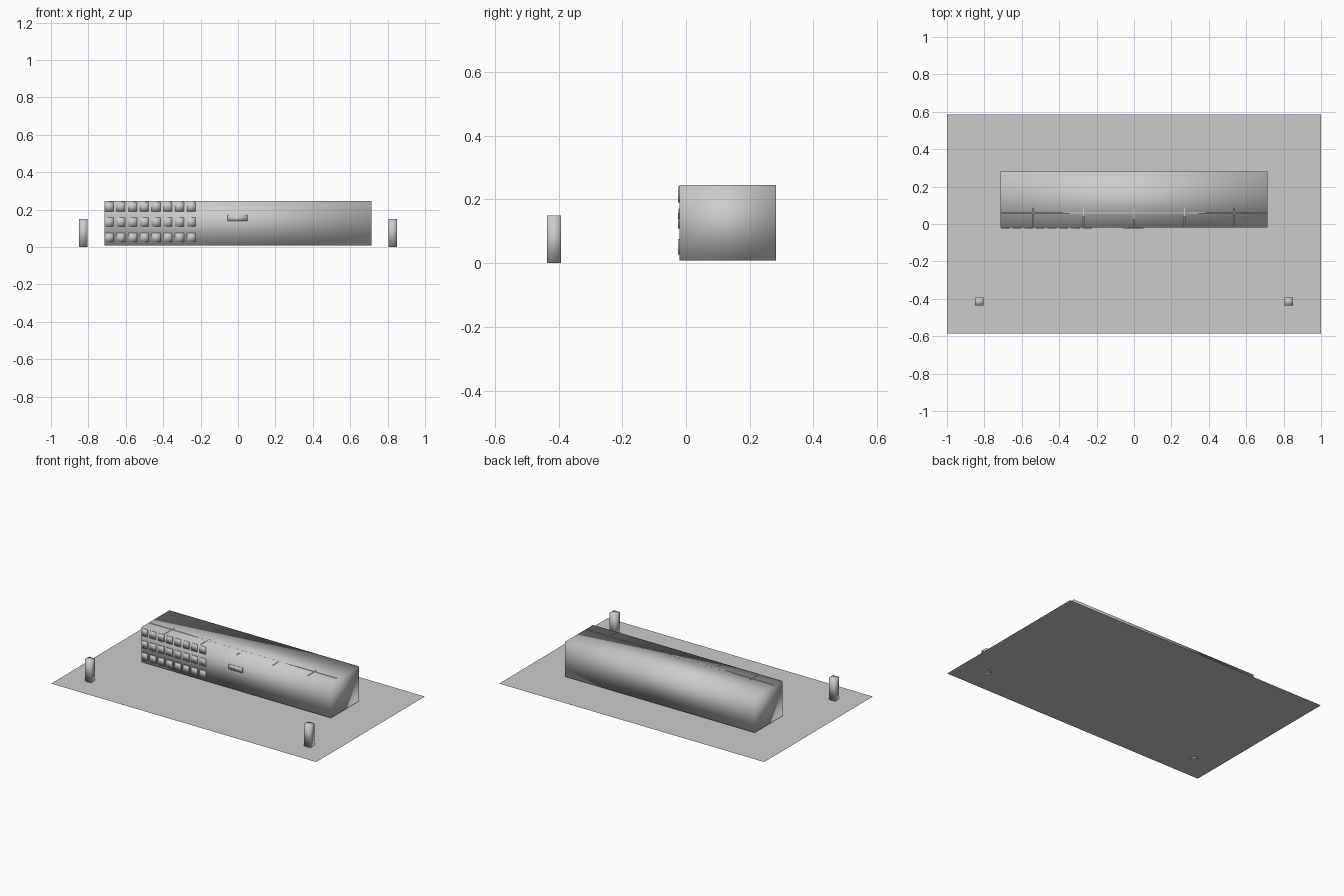
import bpy, bmesh

if "Cube" in bpy.data.objects:
    bpy.data.objects.remove(bpy.data.objects["Cube"])

grey = bpy.data.materials.new("light_grey")
grey.diffuse_color = (0.6, 0.6, 0.6, 1)
grey.use_nodes = True
grey.node_tree.nodes["Principled BSDF"].inputs["Base Color"].default_value = grey.diffuse_color


def box(name, x, y, z, smooth=True):
    """Box spanning the (low, high) ranges on each axis."""
    bm = bmesh.new()
    bmesh.ops.create_cube(bm, size=1)
    for v in bm.verts:
        v.co = [r[0] if c < 0 else r[1] for c, r in zip(v.co, (x, y, z))]
    for f in bm.faces:
        f.smooth = smooth
    return add(name, bm)


def add(name, bm):
    me = bpy.data.meshes.new(name)
    bm.to_mesh(me)
    bm.free()
    me.materials.append(grey)
    ob = bpy.data.objects.new(name, me)
    bpy.context.collection.objects.link(ob)
    return ob


# Ground: a single flat sheet
bm = bmesh.new()
bm.faces.new([bm.verts.new((x, y, 0)) for x, y in
              ((-1, -0.585), (1, -0.585), (1, 0.585), (-1, 0.585))])
add("ground", bm)

# Long main block, softly shaded, hovering just over the ground
box("building", (-0.715, 0.715), (-0.02, 0.282), (0.008, 0.245))

# Thin partition walls that just reach the roof
box("long_partition", (-0.71, 0.71), (0.057, 0.062), (0.01, 0.2453), False)
for i, x in enumerate((-0.54, -0.27, 0.0, 0.27, 0.535)):
    box(f"cross_partition_{i}", (x - 0.0025, x + 0.0025), (-0.018, 0.085),
        (0.01, 0.2453), False)

# Window plates: three rows of eight on the left of the front
for row, z in enumerate((0.027, 0.109, 0.191)):
    for col in range(8):
        x = -0.712 + col * 0.0627
        box(f"window_{row}_{col}", (x, x + 0.046), (-0.025, -0.0195), (z, z + 0.049))

# Sign plate in the middle of the front
box("sign_plate", (-0.055, 0.05), (-0.0235, -0.0195), (0.138, 0.171))

# Gate posts
for side, s in (("left", -1), ("right", 1)):
    box(f"{side}_post", sorted((s * 0.804, s * 0.85)), (-0.436, -0.392), (0, 0.15))
